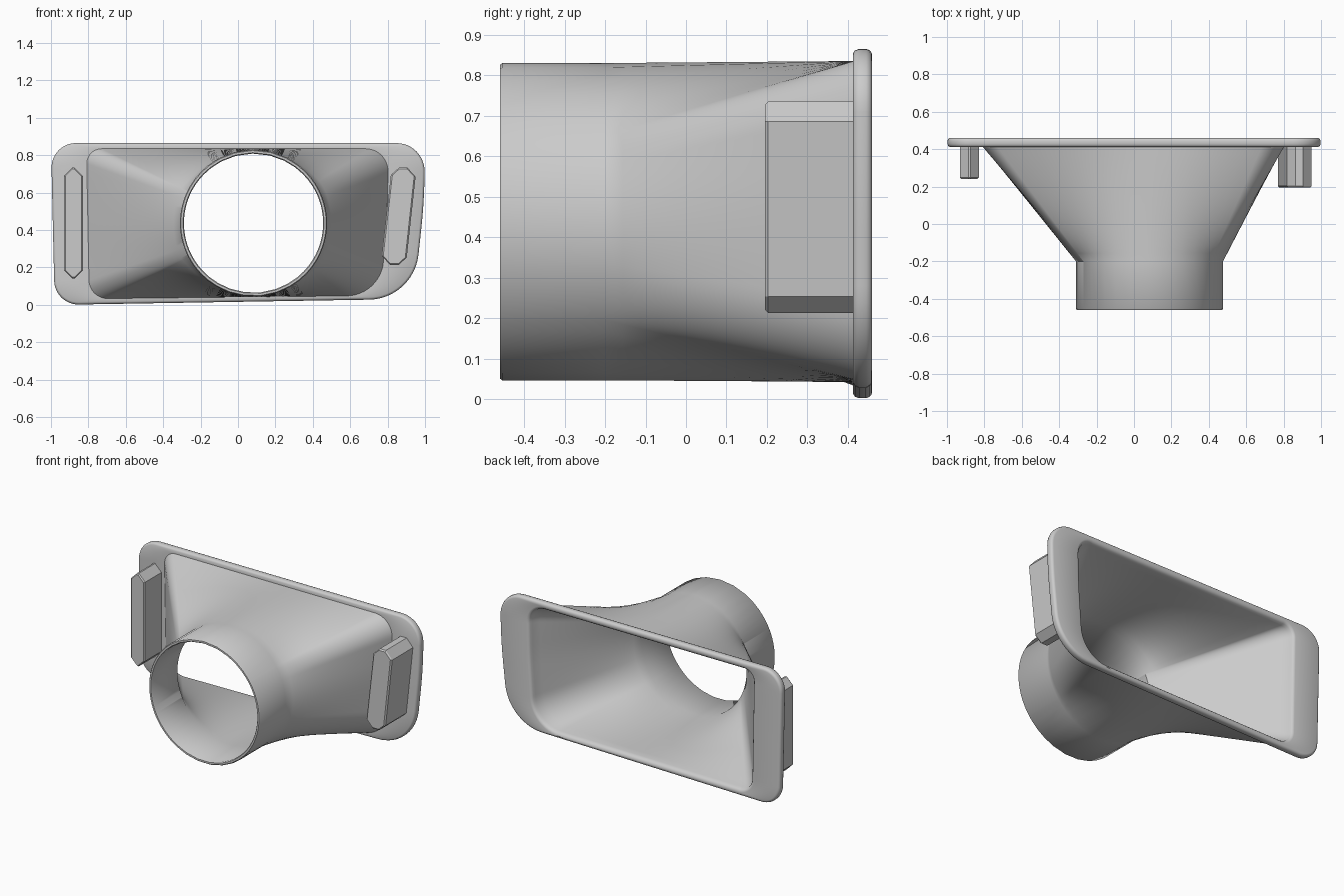
import bpy, bmesh, math
from mathutils import Vector

if "Cube" in bpy.data.objects:
    bpy.data.objects.remove(bpy.data.objects["Cube"])


def outline(corners, inset=0.0, arc=12, side=14):
    """Rounded polygon in x-z, counter-clockwise; corners are (x, z, radius)."""
    n = len(corners)
    P = [Vector(c[:2]) for c in corners]
    arcs = []
    for i in range(n):
        d1 = (P[i - 1] - P[i]).normalized()
        d2 = (P[(i + 1) % n] - P[i]).normalized()
        r = corners[i][2]
        half = d1.angle(d2) / 2
        c = P[i] + (d1 + d2).normalized() * r / math.sin(half)
        a0 = math.atan2(d1.x, -d1.y)
        turn = math.pi - 2 * half
        arcs.append([c + (r - inset) * Vector((math.cos(a0 + turn * k / arc),
                                               math.sin(a0 + turn * k / arc)))
                     for k in range(arc + 1)])
    pts = []
    for i in range(n):
        pts += arcs[i]
        a, b = arcs[i][-1], arcs[(i + 1) % n][0]
        pts += [a.lerp(b, k / side) for k in range(1, side)]
    return pts


def ring(pts, y):
    return [Vector((p.x, y, p.y)) for p in pts]


def blend(a, b, steps):
    return [[p.lerp(q, k / steps) for p, q in zip(a, b)] for k in range(steps + 1)]


def skin(name, rings, closed, angle):
    """Bridge rings in order; closed joins last to first, otherwise cap the ends."""
    bm = bmesh.new()
    V = [[bm.verts.new(p) for p in r] for r in rings]
    n = len(V[0])
    for i in range(len(V) if closed else len(V) - 1):
        a, b = V[i], V[(i + 1) % len(V)]
        for j in range(n):
            k = (j + 1) % n
            bm.faces.new((a[j], a[k], b[k], b[j]))
    if not closed:
        bm.faces.new(V[0])
        bm.faces.new(V[-1])
    bmesh.ops.recalc_face_normals(bm, faces=bm.faces)
    me = bpy.data.meshes.new(name)
    bm.to_mesh(me)
    bm.free()
    ob = bpy.data.objects.new(name, me)
    bpy.context.collection.objects.link(ob)
    bpy.ops.object.select_all(action='DESELECT')
    ob.select_set(True)
    bpy.context.view_layer.objects.active = ob
    bpy.ops.object.shade_smooth_by_angle(angle=math.radians(angle))
    return ob


# Flange rim and funnel mouth outlines
RIM = [(-1.0, 0.865, 0.13), (-0.98, 0.0, 0.13), (0.94, 0.032, 0.27),
       (0.995, 0.55, 3.0), (1.0, 0.865, 0.15)]
MOUTH = [(-0.81, 0.835, 0.08), (-0.795, 0.033, 0.10), (0.765, 0.05, 0.2),
         (0.797, 0.5, 3.0), (0.805, 0.835, 0.12)]
mouth = outline(MOUTH)

# Round tube sections, matched to the mouth by angle about the tube centre
C = Vector((0.083, 0.437))
dirs = [(p - C).normalized() for p in mouth]


def circle(r):
    return [C + d * r for d in dirs]


# Duct: outside tube and funnel, flange, then back through the inside
rings = [ring(circle(0.388), -0.46), ring(circle(0.393), -0.454)]
rings += blend(ring(circle(0.393), -0.2), ring(mouth, 0.412), 14)
for inset, y in ((0.012, 0.412), (0.004, 0.417), (0.0, 0.427), (0.0, 0.445),
                 (0.003, 0.453), (0.009, 0.458), (0.016, 0.46)):
    rings.append(ring(outline(RIM, inset), y))
for inset, y in ((-0.006, 0.46), (0.004, 0.457), (0.012, 0.448)):
    rings.append(ring(outline(MOUTH, inset), y))
rings += blend(ring(outline(MOUTH, 0.016), 0.432), ring(circle(0.372), -0.2), 14)
rings += [ring(circle(0.372), -0.454), ring(circle(0.377), -0.46)]
skin("duct_with_flange", rings, True, 40)


# Mounting lugs on the front of the flange
def lug(name, corners, y):
    rs = [ring(outline(corners, i, 1, 1), yy)
          for i, yy in ((0.008, y), (0.0, y + 0.008), (0.0, 0.425))]
    skin(name, rs, False, 20)


lug("left_lug", [(-0.93, 0.735, 0.045), (-0.93, 0.14, 0.045),
                 (-0.83, 0.14, 0.045), (-0.83, 0.735, 0.045)], 0.24)
lug("right_lug", [(0.822, 0.735, 0.045), (0.763, 0.213, 0.045),
                  (0.898, 0.213, 0.045), (0.955, 0.735, 0.045)], 0.195)
